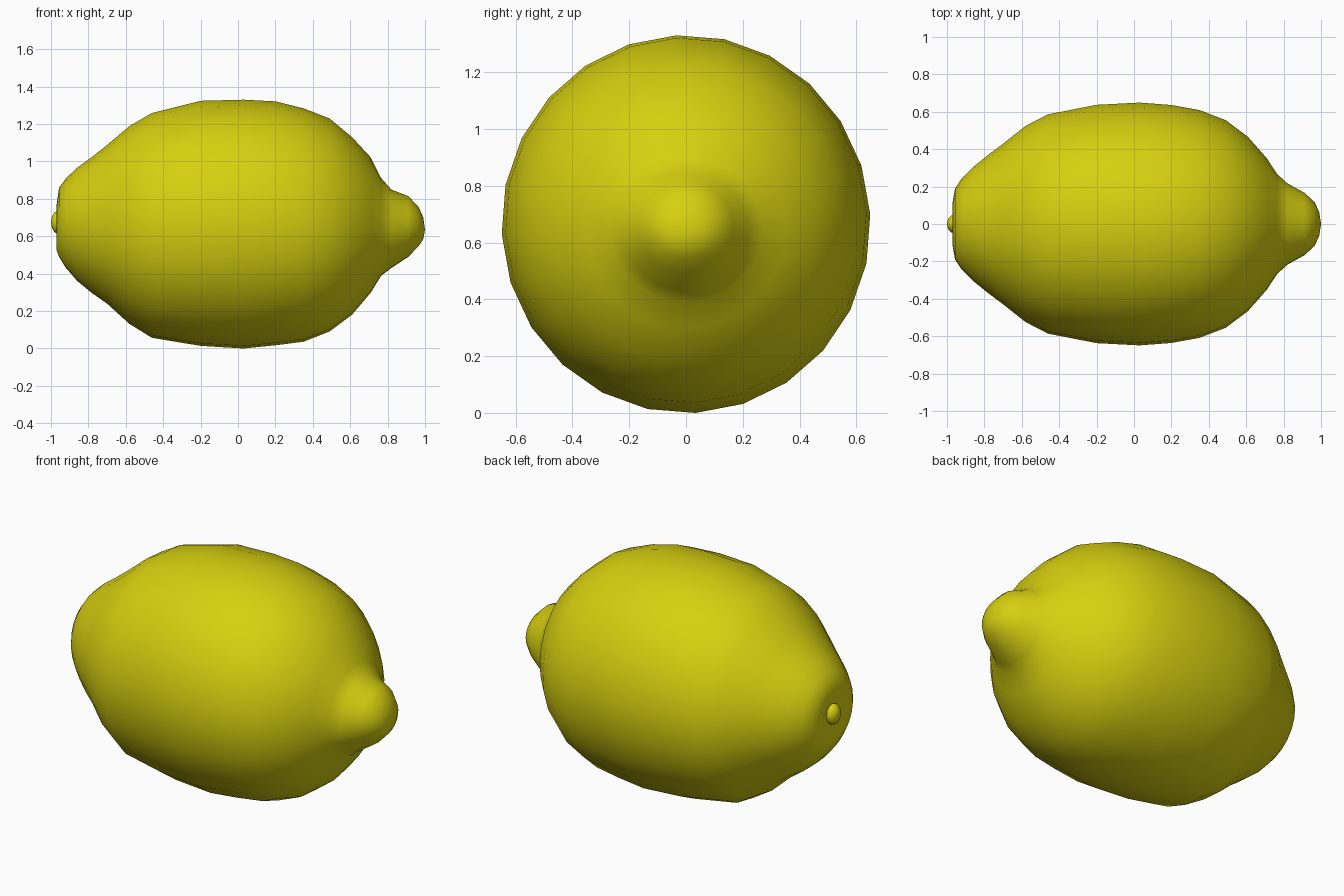
import bpy, bmesh, math
from mathutils import Vector

cube = bpy.data.objects.get("Cube")
if cube:
    bpy.data.objects.remove(cube, do_unlink=True)

# Lemon yellow material
yellow = bpy.data.materials.new("lemon_yellow")
yellow.use_nodes = True
colour = (0.68, 0.63, 0.005, 1.0)
yellow.diffuse_color = colour
bsdf = yellow.node_tree.nodes["Principled BSDF"]
bsdf.inputs["Base Color"].default_value = colour
bsdf.inputs["Roughness"].default_value = 0.6


def lathe_x(name, rings, sides, start, end, phase=0.0):
    """Skin elliptical rings (x, y radius, z radius, centre z) along x, closed by end points."""
    bm = bmesh.new()
    loops = []
    for x, ry, rz, cz in rings:
        angles = [phase + 2 * math.pi * i / sides for i in range(sides)]
        loops.append([bm.verts.new((x, ry * math.cos(a), cz + rz * math.sin(a))) for a in angles])
    for a, b in zip(loops, loops[1:]):
        for i in range(sides):
            j = (i + 1) % sides
            bm.faces.new((a[i], a[j], b[j], b[i]))
    for loop, tip in ((loops[0], start), (loops[-1], end)):
        pole = bm.verts.new(Vector(tip))
        for i in range(sides):
            bm.faces.new((loop[i], loop[(i + 1) % sides], pole))
    bmesh.ops.recalc_face_normals(bm, faces=bm.faces)
    for f in bm.faces:
        f.smooth = True
    mesh = bpy.data.meshes.new(name)
    bm.to_mesh(mesh)
    bm.free()
    mesh.materials.append(yellow)
    obj = bpy.data.objects.new(name, mesh)
    bpy.context.collection.objects.link(obj)
    return obj


# Fruit body: dimpled stem end, round belly, creased nipple at the other end
body_rings = [
    (-0.950, 0.050, 0.050, 0.675),
    (-0.970, 0.115, 0.120, 0.645),
    (-0.957, 0.190, 0.185, 0.675),
    (-0.920, 0.245, 0.240, 0.670),
    (-0.860, 0.305, 0.303, 0.664),
    (-0.780, 0.370, 0.365, 0.660),
    (-0.700, 0.430, 0.425, 0.664),
    (-0.580, 0.525, 0.530, 0.660),
    (-0.460, 0.587, 0.602, 0.658),
    (-0.200, 0.638, 0.656, 0.669),
    (0.030, 0.650, 0.666, 0.665),
    (0.200, 0.637, 0.653, 0.669),
    (0.350, 0.610, 0.625, 0.660),
    (0.490, 0.556, 0.570, 0.660),
    (0.610, 0.466, 0.475, 0.655),
    (0.710, 0.352, 0.362, 0.660),
    (0.765, 0.268, 0.262, 0.650),
    (0.820, 0.218, 0.210, 0.640),
    (0.910, 0.168, 0.163, 0.652),
    (0.965, 0.118, 0.106, 0.652),
    (0.990, 0.065, 0.060, 0.642),
]
lathe_x("lemon_body", body_rings, 24, (-0.945, 0, 0.675), (1.0, 0, 0.635), math.radians(3))

# Small stem button seated in the dimple
stem_rings = []
for k in range(1, 6):
    t = math.pi * k / 6
    r = math.sin(t)
    stem_rings.append((-0.962 - 0.038 * math.cos(t), 0.050 * r, 0.062 * r, 0.675))
lathe_x("stem_button", stem_rings, 12, (-1.0, 0, 0.675), (-0.924, 0, 0.675))
